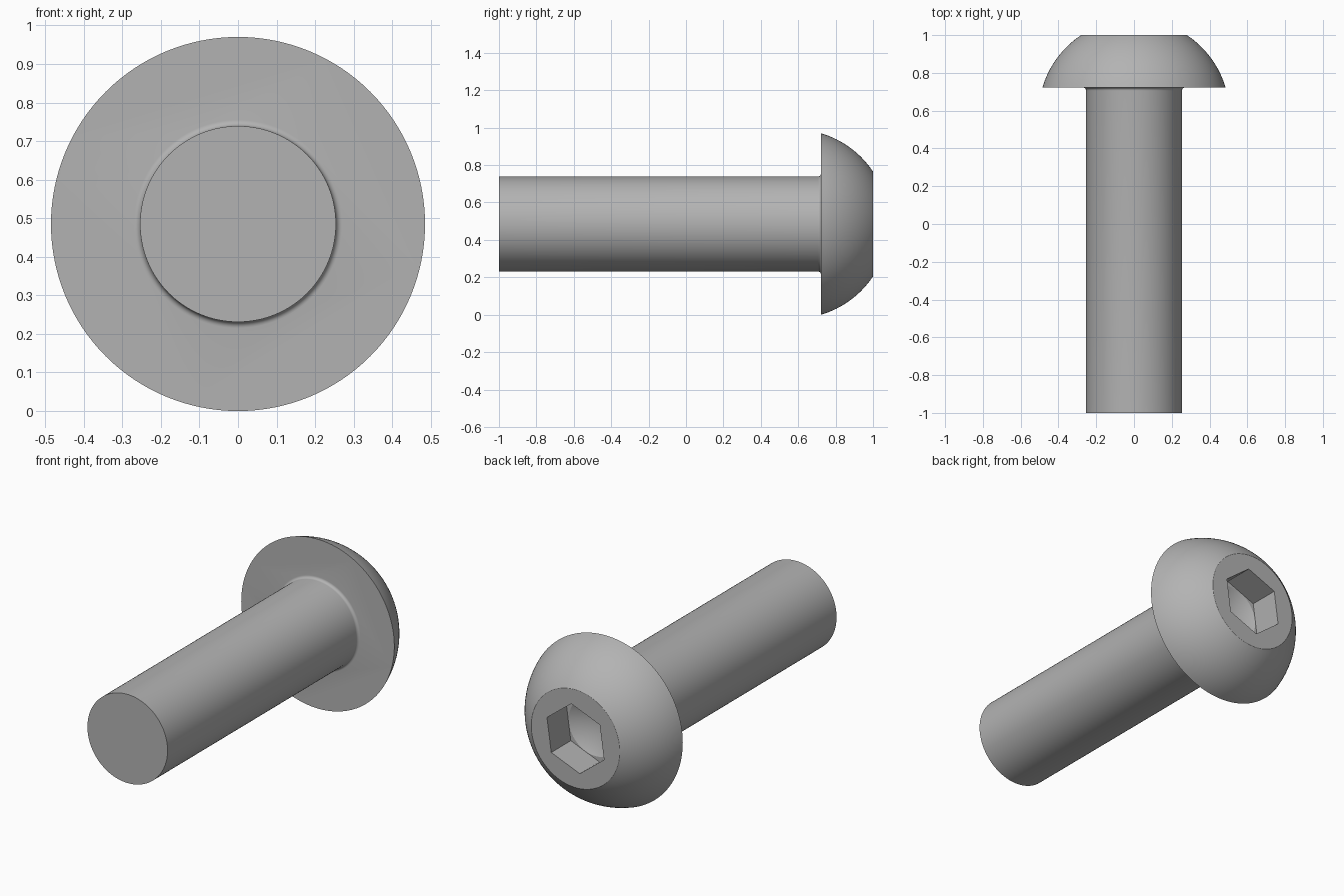
import bpy, bmesh, math
from mathutils import Matrix, Vector

if "Cube" in bpy.data.objects:
    bpy.data.objects.remove(bpy.data.objects["Cube"])

SEGMENTS = 128
AXIS_Z = 0.485                 # height of the bolt's axis
SHAFT_R, HEAD_R, FACE_R = 0.254, 0.485, 0.28
HEAD_Y = 0.722                 # underside of the head
FILLET = 0.016
HEX_R, HEX_TURN, HEX_DEPTH = 0.195, 22, 0.177

steel = bpy.data.materials.new("steel grey")
steel.use_nodes = True
grey = (0.45, 0.45, 0.45, 1)
steel.diffuse_color = grey
steel.node_tree.nodes["Principled BSDF"].inputs["Base Color"].default_value = grey


def lathe(name, profile, steps, turn=0):
    """Revolve (radius, y) points around the bolt's axis."""
    bm = bmesh.new()
    verts = [bm.verts.new((r, y, 0)) for r, y in profile]
    edges = [bm.edges.new(pair) for pair in zip(verts, verts[1:])]
    bmesh.ops.spin(bm, geom=verts + edges, cent=(0, 0, 0), axis=(0, 1, 0),
                   angle=math.tau, steps=steps)
    bmesh.ops.remove_doubles(bm, verts=bm.verts, dist=1e-5)
    bmesh.ops.dissolve_limit(bm, angle_limit=0.001, verts=bm.verts, edges=bm.edges)
    bmesh.ops.recalc_face_normals(bm, faces=bm.faces)
    bm.transform(Matrix.Translation((0, 0, AXIS_Z))
                 @ Matrix.Rotation(math.radians(-turn), 4, 'Y'))
    mesh = bpy.data.meshes.new(name)
    bm.to_mesh(mesh)
    bm.free()
    mesh.materials.append(steel)
    obj = bpy.data.objects.new(name, mesh)
    bpy.context.collection.objects.link(obj)
    return obj


def arc(centre, radius, start, end, steps):
    """Points along a circular arc, angles in radians from the radial direction."""
    angles = [start + (end - start) * i / steps for i in range(steps + 1)]
    return [(centre[0] + radius * math.cos(a), centre[1] + radius * math.sin(a))
            for a in angles]


# Shaft with a small fillet under the head, then the domed head and flat face
fillet = arc((SHAFT_R + FILLET, HEAD_Y - FILLET), FILLET, math.pi, math.pi / 2, 6)
dome_y = (1 + FACE_R**2 - HEAD_R**2 - HEAD_Y**2) / (2 * (1 - HEAD_Y))
dome = arc((0, dome_y), math.hypot(HEAD_R, HEAD_Y - dome_y),
           math.atan2(HEAD_Y - dome_y, HEAD_R), math.atan2(1 - dome_y, FACE_R), 16)
bolt = lathe("button_head_bolt",
             [(0, -1), (SHAFT_R, -1)] + fillet + dome + [(0, 1)], SEGMENTS)

# Hexagonal socket ending in a shallow drill cone
floor = 1 - HEX_DEPTH
drill_r = HEX_R * math.cos(math.pi / 6) - 0.002
hex_cutter = lathe("socket_cutter",
                   [(0, floor), (HEX_R, floor), (HEX_R, 1.1), (0, 1.1)], 6, HEX_TURN)
drill_cutter = lathe("drill_cutter",
                     [(0, floor - drill_r * math.tan(math.pi / 6)), (drill_r, floor),
                      (drill_r, floor + 0.05), (0, floor + 0.05)], 64)

bpy.context.view_layer.objects.active = bolt
for cutter in (hex_cutter, drill_cutter):
    cutter.hide_render = True
    cut = bolt.modifiers.new(cutter.name, 'BOOLEAN')
    cut.operation = 'DIFFERENCE'
    cut.solver = 'EXACT'
    cut.object = cutter
    bpy.ops.object.modifier_apply(modifier=cut.name)
    bpy.data.objects.remove(cutter)

# Smooth round surfaces, crisp rims
bpy.ops.object.select_all(action='DESELECT')
bolt.select_set(True)
bpy.ops.object.shade_smooth_by_angle(angle=math.radians(25))
